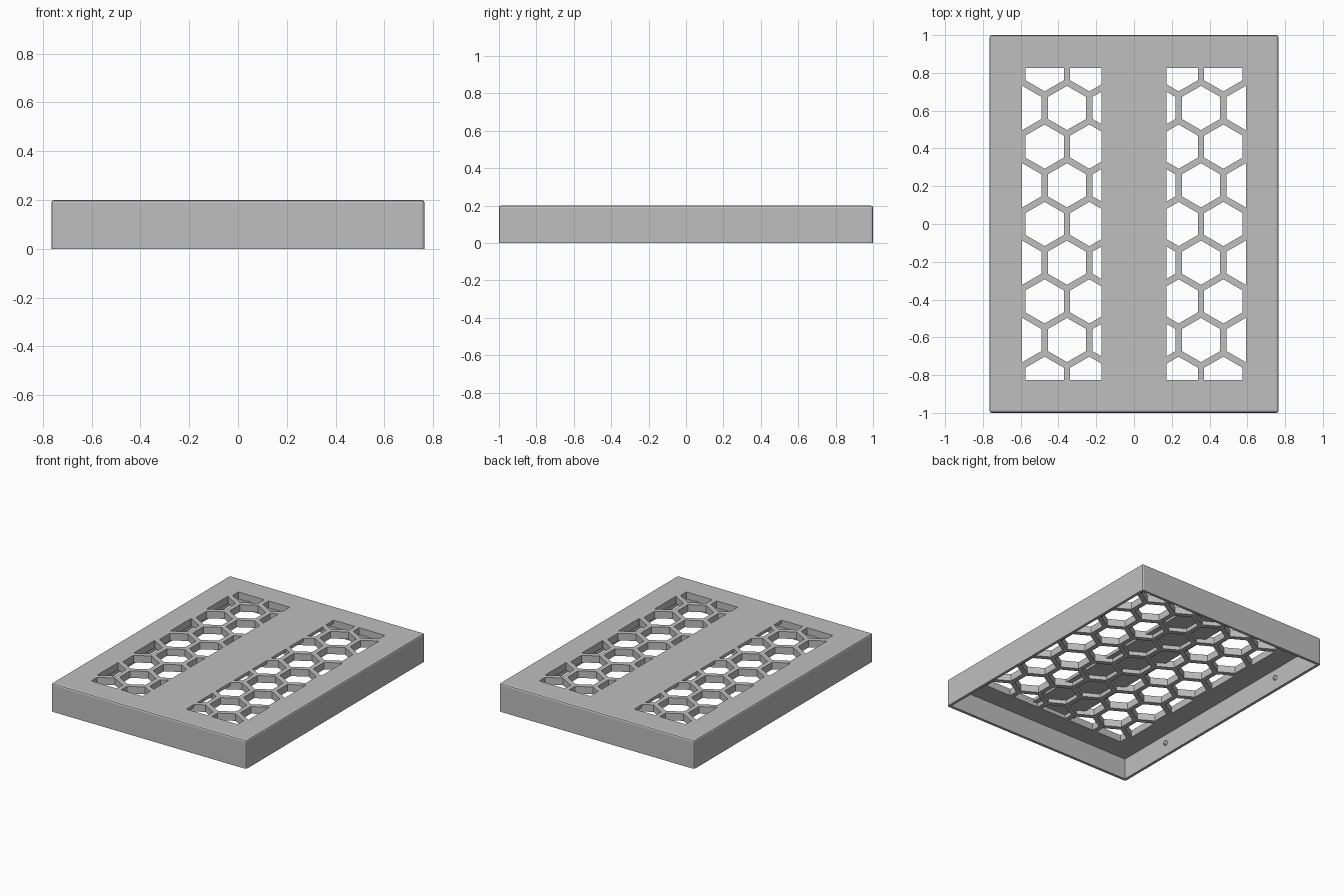
import bpy, bmesh, math
from mathutils import Vector

old = bpy.data.objects.get("Cube")
if old:
    bpy.data.objects.remove(old, do_unlink=True)

HX, HY, H = 0.765, 1.0, 0.2        # outer half width, half length, height
WALL, UNDER = 0.02, 0.15           # wall thickness, underside of the top plate
PITCH, RIB = 0.2365, 0.034         # honeycomb spacing and rib width
WIN_IN, WIN_OUT, WIN_Y = 0.172, 0.593, 0.825
POCKET = 0.178                     # roof of the blind cells in the middle

grey = bpy.data.materials.new("light_grey")
grey.use_nodes = True
colour = (0.52, 0.52, 0.52, 1)
grey.diffuse_color = colour
grey.node_tree.nodes["Principled BSDF"].inputs["Base Color"].default_value = colour


def make_object(name, bm):
    bmesh.ops.recalc_face_normals(bm, faces=bm.faces)
    mesh = bpy.data.meshes.new(name)
    bm.to_mesh(mesh)
    bm.free()
    mesh.materials.append(grey)
    obj = bpy.data.objects.new(name, mesh)
    bpy.context.collection.objects.link(obj)
    return obj


def box(bm, hx, hy, z0, z1):
    verts = bmesh.ops.create_cube(bm, size=1)["verts"]
    for v in verts:
        v.co = (v.co.x * 2 * hx, v.co.y * 2 * hy, z0 + (v.co.z + 0.5) * (z1 - z0))


def cut(target, cutter):
    cutter.hide_render = True
    mod = target.modifiers.new("cut", "BOOLEAN")
    mod.operation, mod.solver, mod.object = "DIFFERENCE", "EXACT", cutter
    bpy.context.view_layer.objects.active = target
    bpy.ops.object.modifier_apply(modifier=mod.name)
    bpy.data.objects.remove(cutter, do_unlink=True)


def hex_prisms(bm, x0, x1, z0, z1):
    """Honeycomb cells clipped to a rectangle, as prisms."""
    radius = (PITCH - RIB) / math.sqrt(3)
    for row in range(-4, 5):
        for col in range(-4, 5):
            cx = (col + 0.5 * (row % 2)) * PITCH
            cy = row * PITCH * math.sqrt(3) / 2
            cell = bmesh.new()
            cell.faces.new([cell.verts.new((cx + radius * math.sin(k * math.pi / 3),
                                            cy + radius * math.cos(k * math.pi / 3), z0))
                            for k in range(6)])
            for point, normal in (((x0, 0, 0), (-1, 0, 0)), ((x1, 0, 0), (1, 0, 0)),
                                  ((0, WIN_Y, 0), (0, 1, 0)), ((0, -WIN_Y, 0), (0, -1, 0))):
                bmesh.ops.bisect_plane(cell, geom=cell.verts[:] + cell.edges[:] + cell.faces[:],
                                       plane_co=point, plane_no=normal, clear_outer=True)
            if cell.faces:
                low = [v.co.copy() for v in cell.faces[:][0].verts]
                a = [bm.verts.new(p) for p in low]
                b = [bm.verts.new(p + Vector((0, 0, z1 - z0))) for p in low]
                bm.faces.new(a)
                bm.faces.new(b)
                for i in range(len(a)):
                    j = (i + 1) % len(a)
                    bm.faces.new((a[i], a[j], b[j], b[i]))
            cell.free()


# Cover: box with small bevels on every outer edge except the bottom rim
bm = bmesh.new()
box(bm, HX, HY, 0, H)
edges = [e for e in bm.edges if max(v.co.z for v in e.verts) > 0.1]
bmesh.ops.bevel(bm, geom=edges, offset=0.012, segments=2, profile=0.5, affect="EDGES")
cover = make_object("vented_cover", bm)

# Hollow underside
bm = bmesh.new()
box(bm, HX - WALL, HY - WALL, -0.1, UNDER)
cut(cover, make_object("cavity_cutter", bm))

# Honeycomb pockets from below, then the two vents opened through the top
bm = bmesh.new()
hex_prisms(bm, -WIN_OUT, WIN_OUT, 0.1, POCKET)
cut(cover, make_object("pocket_cutter", bm))
for x0, x1 in ((-WIN_OUT, -WIN_IN), (WIN_IN, WIN_OUT)):
    bm = bmesh.new()
    hex_prisms(bm, x0, x1, 0.12, 0.3)
    cut(cover, make_object("vent_cutter", bm))

# Small snap studs on the inside of the long walls
for side, label in ((-1, "right"), (1, "left")):
    for y, end in ((-0.56, "front"), (0.56, "back")):
        bm = bmesh.new()
        bmesh.ops.create_cone(bm, cap_ends=True, segments=12, radius1=0.02,
                              radius2=0.012, depth=0.022)
        stud = make_object(f"snap_stud_{label}_{end}", bm)
        stud.rotation_euler = (0, -side * math.pi / 2, 0)
        stud.location = (side * (HX - WALL - 0.005), y, 0.085)
